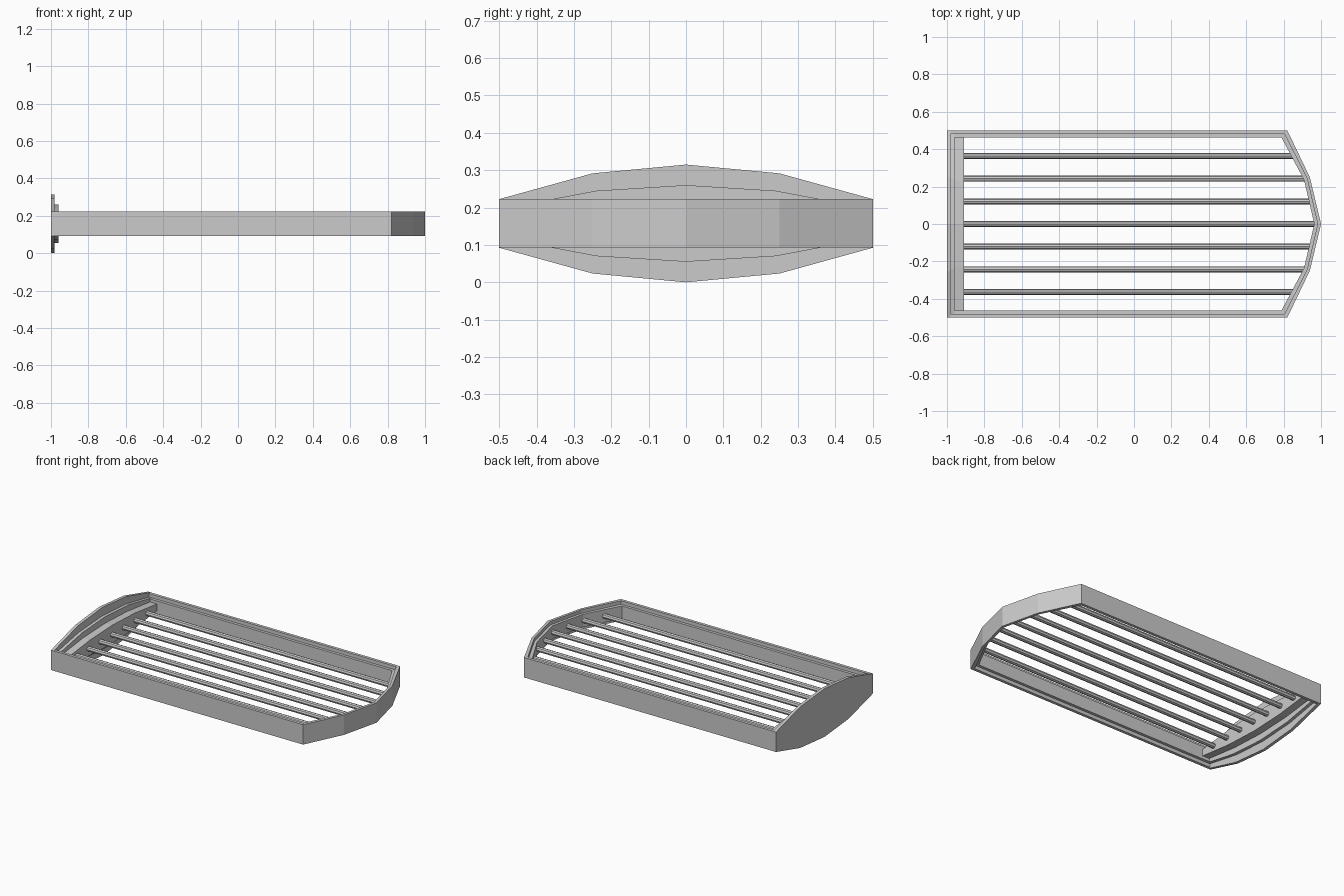
import bpy
import math

if "Cube" in bpy.data.objects:
    bpy.data.objects.remove(bpy.data.objects["Cube"])

ZC = 0.1575  # mid height; everything is mirrored above and below it


def make_object(name, verts, faces):
    mesh = bpy.data.meshes.new(name)
    mesh.from_pydata(verts, [], faces)
    mesh.update()
    ob = bpy.data.objects.new(name, mesh)
    bpy.context.collection.objects.link(ob)
    return ob


def mirror_y(half):
    """Extend a half outline (ending at y = 0) to the other side."""
    return half + [(a, -b) for a, b in reversed(half[:-1])]


def rail(name, outer, inner, hh):
    """U-shaped wall between two matching outlines, half height hh."""
    o, i = mirror_y(outer), mirror_y(inner)
    verts = []
    for (ox, oy), (ix, iy) in zip(o, i):
        verts += [(ox, oy, ZC - hh), (ix, iy, ZC - hh),
                  (ix, iy, ZC + hh), (ox, oy, ZC + hh)]
    faces = []
    for k in range(len(o) - 1):
        a, b = 4 * k, 4 * k + 4
        for s in range(4):
            t = (s + 1) % 4
            faces.append((a + s, b + s, b + t, a + t))
    n = len(verts)
    faces += [(0, 1, 2, 3), (n - 1, n - 2, n - 3, n - 4)]
    return make_object(name, verts, faces)


def plate(name, x0, x1, half):
    """Lens-shaped plate; half = (half height, y) points from the end to y = 0."""
    prof = mirror_y(half)
    loop = [(y, ZC + h) for h, y in prof] + [(y, ZC - h) for h, y in reversed(prof)]
    n = len(loop)
    verts = [(x, y, z) for x in (x0, x1) for y, z in loop]
    faces = [tuple(range(n)), tuple(range(2 * n - 1, n - 1, -1))]
    faces += [(k, n + k, n + (k + 1) % n, (k + 1) % n) for k in range(n)]
    return make_object(name, verts, faces)


# nested rail outlines, from the back end to the front tip
outer = [(-0.98, -0.5), (0.82, -0.5), (0.94, -0.25), (1.0, 0.0)]
middle = [(-0.98, -0.481), (0.805, -0.481), (0.925, -0.243), (0.982, 0.0)]
middle_in = [(-0.96, y) if x < 0 else (x, y) for x, y in middle]
inner = [(-0.96, -0.463), (0.788, -0.463), (0.909, -0.236), (0.964, 0.0)]
rail("outer_rail", outer, middle, 0.065)
rail("inner_rail", middle_in, inner, 0.042)

# stepped end plates
plate("end_plate", -1.0, -0.98, [(0.065, -0.5), (0.134, -0.25), (0.1575, 0)])
plate("end_plate_step", -0.98, -0.96, [(0.042, -0.481), (0.0875, -0.24), (0.1025, 0)])
plate("rod_holder", -0.96, -0.91, [(0.022, -0.463), (0.05, -0.23), (0.06, 0)])


def front_x(y):
    """Position of the front inner wall at a given y."""
    y = -abs(y)
    for (xa, ya), (xb, yb) in zip(inner[1:], inner[2:]):
        if ya <= y <= yb:
            return xa + (xb - xa) * (y - ya) / (yb - ya)


# lengthwise rods
for k in range(-3, 4):
    y = 0.121 * k
    x0, x1 = -0.915, front_x(y) + 0.01
    bpy.ops.mesh.primitive_cylinder_add(
        vertices=8, radius=0.016, depth=x1 - x0,
        location=((x0 + x1) / 2, y, ZC), rotation=(0, math.pi / 2, 0))
    bpy.context.object.name = f"rod_{k + 4}"

# consistent outward normals
for ob in bpy.context.collection.objects:
    bpy.ops.object.select_all(action='DESELECT')
    ob.select_set(True)
    bpy.context.view_layer.objects.active = ob
    bpy.ops.object.mode_set(mode='EDIT')
    bpy.ops.mesh.select_all(action='SELECT')
    bpy.ops.mesh.normals_make_consistent(inside=False)
    bpy.ops.object.mode_set(mode='OBJECT')
